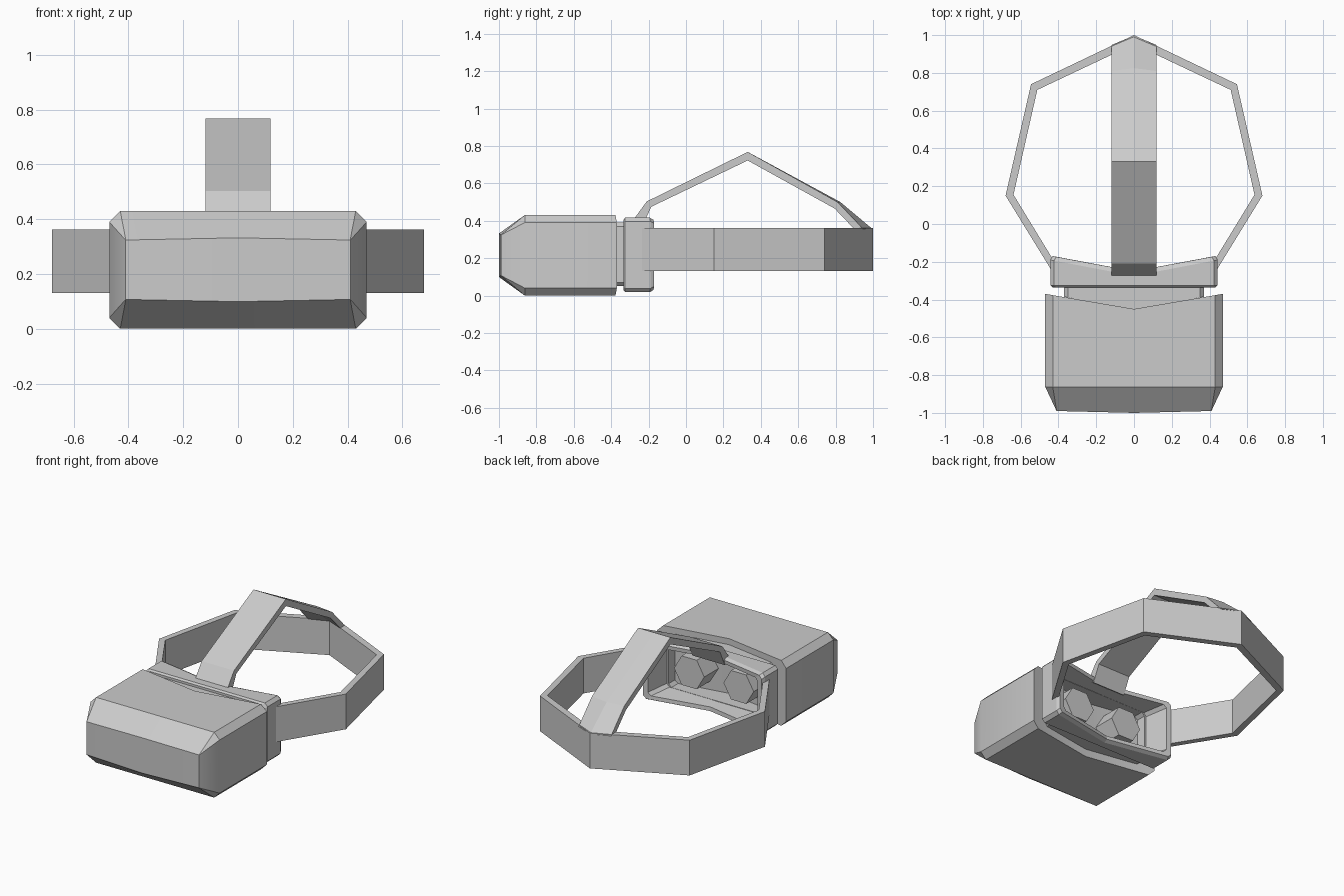
import bpy, bmesh, math

if "Cube" in bpy.data.objects:
    bpy.data.objects.remove(bpy.data.objects["Cube"])


def finish(name, bm, smooth=None):
    bmesh.ops.remove_doubles(bm, verts=bm.verts, dist=1e-4)
    bmesh.ops.recalc_face_normals(bm, faces=bm.faces)
    me = bpy.data.meshes.new(name)
    bm.to_mesh(me)
    bm.free()
    ob = bpy.data.objects.new(name, me)
    bpy.context.collection.objects.link(ob)
    if smooth:
        bpy.ops.object.select_all(action='DESELECT')
        bpy.context.view_layer.objects.active = ob
        ob.select_set(True)
        bpy.ops.object.shade_smooth_by_angle(angle=math.radians(smooth))
    return ob


def loft(name, rings, loop=False, split=False, smooth=None):
    """Skin equal-sized rings; loop joins last to first, otherwise ends are capped."""
    bm = bmesh.new()
    vs = [[bm.verts.new(p) for p in r] for r in rings]
    n = len(vs[0])
    for a, b in zip(vs, vs[1:] + (vs[:1] if loop else [])):
        for i in range(n):
            j = (i + 1) % n
            bm.faces.new((a[i], a[j], b[j], b[i]))
    if not loop:
        for r in (vs[0], vs[-1]):
            if split:   # two halves, so a V-shaped cap stays creased at x = 0
                h = n // 2
                bm.faces.new(r[:h + 1])
                bm.faces.new(r[h:] + r[:1])
            else:
                bm.faces.new(r)
    return finish(name, bm, smooth)


def ring(w, zl, zh, c, y_mid, y_side, bulge=0):
    """Chamfered rectangle facing y, bent in a V about x = 0."""
    half = [(w - c, zh), (w, zh - c), (w, zl + c), (w - c, zl)]
    pts = ([(0, zh + bulge)] + half + [(0, zl - bulge)]
           + [(-x, z) for x, z in reversed(half)])
    return [(x, y_mid + (y_side - y_mid) * abs(x) / w, z) for x, z in pts]


# Main housing, tapered at the front, V-shaped at the back
loft("housing", [
    ring(0.41, 0.107, 0.324, 0.0005, -1.0, -0.99, 0.008),
    ring(0.47, 0.0, 0.43, 0.04, -0.862, -0.862),
    ring(0.47, 0.0, 0.43, 0.04, -0.45, -0.37)], split=True, smooth=30)

# Short hollow neck between housing and face pad
loft("neck", [
    ring(0.37, 0.05, 0.39, 0.02, -0.46, -0.385),
    ring(0.37, 0.05, 0.39, 0.02, -0.32, -0.32),
    ring(0.35, 0.07, 0.37, 0.02, -0.32, -0.32),
    ring(0.35, 0.07, 0.37, 0.02, -0.46, -0.385)], loop=True)

# Hollow face pad
loft("face_pad", [
    ring(0.43, 0.03, 0.405, 0.02, -0.335, -0.335),
    ring(0.443, 0.018, 0.416, 0.02, -0.325, -0.325),
    ring(0.443, 0.018, 0.416, 0.02, -0.275, -0.19),
    ring(0.432, 0.03, 0.405, 0.02, -0.25, -0.17),
    ring(0.40, 0.055, 0.38, 0.02, -0.255, -0.175),
    ring(0.36, 0.07, 0.37, 0.02, -0.335, -0.335)], loop=True)

# Six-sided eyepieces
for side, s in (("left", -1), ("right", 1)):
    loft("lens_" + side, [[(s * 0.18 + 0.11 * math.cos(k * math.pi / 3), y,
                            0.22 + 0.11 * math.sin(k * math.pi / 3)) for k in range(6)]
                          for y in (-0.44, -0.29)])

# Head band running round the sides and back
outer = [(0.44, -0.24), (0.68, 0.15), (0.545, 0.74), (0, 1.0)]
inner = [(0.40, -0.235), (0.638, 0.155), (0.512, 0.71), (0, 0.952)]
path = list(zip(outer, inner))
path += [((-o[0], o[1]), (-i[0], i[1])) for o, i in reversed(path[:-1])]
loft("head_band", [[(*o, 0.13), (*o, 0.362), (*i, 0.362), (*i, 0.13)] for o, i in path])

# Strap over the top, its back end peaked to follow the band
profile = [  # outer y, z, inner y, z, backward shift of the middle
    (-0.285, 0.40, -0.235, 0.37, 0),
    (-0.21, 0.503, -0.185, 0.475, 0),
    (0.33, 0.768, 0.33, 0.722, 0),
    (0.81, 0.50, 0.795, 0.465, 0.015),
    (0.948, 0.355, 0.90, 0.355, 0.05)]
w = 0.118
loft("top_strap", [[(-w, oy, oz), (0, oy + d, oz), (w, oy, oz),
                    (w, iy, iz), (0, iy + d, iz), (-w, iy, iz)]
                   for oy, oz, iy, iz, d in profile])
